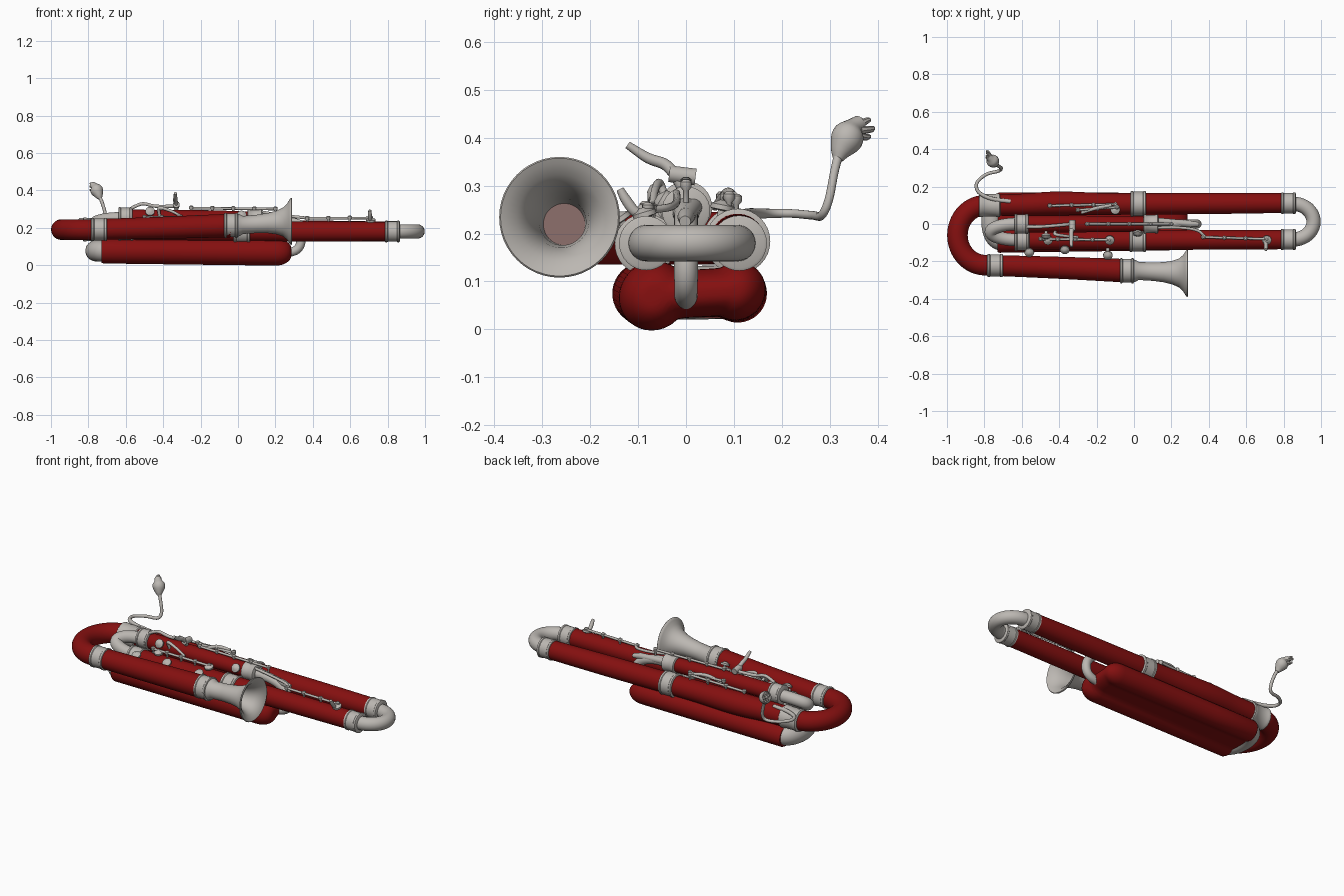
import bpy, bmesh, math
from mathutils import Vector


def material(name, rgb):
    m = bpy.data.materials.new(name)
    m.diffuse_color = (*rgb, 1)
    return m


RED = material("red_lacquer", (0.235, 0.005, 0.005))
SILVER = material("silver_metal", (0.50, 0.475, 0.445))
DUSK = material("bell_depth", (0.27, 0.16, 0.15))


def finish(name, bm, mat, angle=40):
    bmesh.ops.recalc_face_normals(bm, faces=bm.faces)
    me = bpy.data.meshes.new(name)
    bm.to_mesh(me)
    bm.free()
    me.materials.append(mat)
    for p in me.polygons:
        p.use_smooth = True
    me.set_sharp_from_angle(angle=math.radians(angle))
    ob = bpy.data.objects.new(name, me)
    bpy.context.collection.objects.link(ob)
    return ob


def bridge(bm, rings, caps=True):
    n = len(rings[0])
    for a, b in zip(rings, rings[1:]):
        for i in range(n):
            bm.faces.new((a[i], a[(i + 1) % n], b[(i + 1) % n], b[i]))
    if caps:
        bm.faces.new(rings[0][::-1])
        bm.faces.new(rings[-1])


def spline(pts, steps):
    # Catmull-Rom through points of (x, y, z, radius)
    p = [Vector(q) for q in pts]
    p = [p[0] * 2 - p[1]] + p + [p[-1] * 2 - p[-2]]
    out = []
    for a, b, c, d in zip(p, p[1:], p[2:], p[3:]):
        for k in range(steps):
            t = k / steps
            out.append(0.5 * (2 * b + (c - a) * t + (2 * a - 5 * b + 4 * c - d) * t * t
                              + (3 * b - a - 3 * c + d) * t ** 3))
    return out + [p[-2]]


def tube(name, pts, mat, seg=28, steps=0):
    # round section swept along a path, radius given per point
    path = spline(pts, steps) if steps else [Vector(q) for q in pts]
    pos = [q.to_3d() for q in path]
    bm = bmesh.new()
    rings, u = [], None
    for i, q in enumerate(path):
        t = (pos[min(i + 1, len(pos) - 1)] - pos[max(i - 1, 0)]).normalized()
        if u is None:
            u = t.orthogonal()
        u = (u - t * u.dot(t)).normalized()
        v = t.cross(u)
        r = q[3]
        rings.append([bm.verts.new(pos[i] + r * (math.cos(a) * u + math.sin(a) * v))
                      for a in (2 * math.pi * k / seg for k in range(seg))])
    bridge(bm, rings)
    return finish(name, bm, mat)


def rod(name, a, b, r=0.007):
    return tube(name, [(*a, r), (*b, r)], SILVER, 10)


def collar(name, x0, x1, c, r):
    # ferrule with a raised bead at each end
    prof = [(0, .93), (.04, 1.03), (.16, 1.03), (.2, .98), (.8, .98), (.84, 1.03), (.96, 1.03), (1, .93)]
    return tube(name, [(x0 + (x1 - x0) * t, c[0], c[1], r * k) for t, k in prof], SILVER, 32)


def bow(cx, rx, a, b, r, n=20):
    # half ellipse joining two (y, z) ends
    out = []
    for k in range(n + 1):
        t = math.pi * k / n
        w = (1 - math.cos(t)) / 2
        out.append((cx + rx * math.sin(t), a[0] + (b[0] - a[0]) * w, a[1] + (b[1] - a[1]) * w, r))
    return out


# main red tubes
tube("back_tube", [(-.8, .10, .19, .056), (-.6, .103, .189, .059), (-.4, .11, .187, .064), (-.1, .107, .185, .058),
                   (.4, .11, .182, .057), (.8, .112, .18, .053)], RED, 36, 6)
tube("front_tube", [(-.6, -.085, .18, .05), (.0, -.085, .18, .054), (.8, -.083, .18, .052)], RED, 36, 4)
tube("upper_tube", [(-.6, 0, .252, .045), (-.2, 0, .25, .044), (.08, 0, .247, .04)], RED, 36, 4)
tube("bell_tube", [(-.8, -.22, .19, .055), (-.4, -.234, .2, .059), (-.04, -.25, .212, .063)], RED, 36, 4)
tube("left_bow", bow(-.795, -.149, (.10, .19), (-.22, .19), .055, 32), RED, 36)

# silver bows
tube("right_bow", bow(.85, .11, (.108, .18), (-.083, .18), .038), SILVER, 32)
tube("small_bow", bow(-.62, -.145, (0, .25), (-.085, .19), .034), SILVER, 32)
tube("boot_bow", bow(-.71, -.05, (-.085, .075), (.105, .078), .056), SILVER, 32)
tube("down_pipe", [(.1, 0, .247, .03), (.2, 0, .24, .026), (.28, 0, .215, .025), (.325, 0, .17, .025),
                   (.335, 0, .12, .025), (.31, 0, .08, .024), (.24, 0, .06, .024)], SILVER, 28, 6)

# ferrules
for name, x0, x1, c, r in [
        ("back_left_ferrule", -.83, -.715, (.10, .19), .062),
        ("back_middle_ferrule", -.02, .065, (.108, .184), .066),
        ("back_right_ferrule", .785, .865, (.111, .18), .056),
        ("front_left_ferrule", -.64, -.56, (-.085, .18), .057),
        ("front_middle_ferrule", -.025, .065, (-.085, .178), .062),
        ("front_right_ferrule", .785, .865, (-.083, .18), .055),
        ("upper_left_ferrule", -.64, -.565, (0, .255), .053),
        ("upper_right_ferrule", .05, .13, (0, .248), .049),
        ("bell_left_ferrule", -.785, -.7, (-.222, .191), .06),
        ("bell_right_ferrule", -.075, .0, (-.25, .213), .065)]:
    collar(name, x0, x1, c, r)

# bell with open flare
bm = bmesh.new()
profile = [(-.01, .062), (.01, .058), (.025, .048), (.10, .049), (.16, .054), (.205, .063), (.24, .077), (.262, .096),
           (.274, .115), (.28, .124), (.286, .126), (.289, .123), (.284, .112), (.27, .09), (.245, .071),
           (.21, .058), (.16, .049), (.08, .043)]
rings = []
for x, r in profile:
    w = max(0, x / .285)
    rings.append([bm.verts.new((x, -.25 - .014 * w + r * math.cos(a), .213 + .021 * w + r * math.sin(a)))
                  for a in (2 * math.pi * k / 48 for k in range(48))])
bridge(bm, rings, False)
finish("bell", bm, SILVER)
tube("bell_floor", [(.082, -.255, .219, .045), (.087, -.255, .219, .045)], DUSK, 32)

# boot: double-lobed body with a rounded right end
bm = bmesh.new()
stations = [(-.73, .004), (-.72, 0), (-.45, 0), (-.2, 0), (.1, 0), (.2, 0)]
stations += [(.2 + .085 * math.sin(a), .055 * (1 - math.cos(a))) for a in (math.pi / 2 * k / 8 for k in range(1, 9))]
rings = []
for x, d in stations:
    f = (x + .73) / 1.01
    lobes = [(-.088 + .022 * f, .066 + .007 * f - d), (.108 - .003 * f, .061 - d)]
    lo, hi = lobes[0][0] - lobes[0][1], lobes[1][0] + lobes[1][1]
    ring = []
    for k in range(64):
        t = 2 * math.pi * k / 64
        y = (lo + hi) / 2 + (hi - lo) / 2 * math.cos(t)
        h = max(math.sqrt(max(0, r * r - (y - c) ** 2)) for c, r in lobes)
        if lobes[0][0] < y < lobes[1][0]:
            h = max(h, .05 - d * .8)
        h *= 0 if k in (0, 32) else 1
        zc = .075 + (y - .02) * .06 * f
        ring.append(bm.verts.new((x, y, zc + math.copysign(h, math.sin(t)))))
    rings.append(ring)
bridge(bm, rings)
finish("boot", bm, RED, 60)

# mouth pipe with bulb and prongs
tube("mouth_pipe", [(-.66, .12, .24, .011), (-.76, .135, .242, .011), (-.83, .17, .242, .01), (-.84, .22, .242, .009),
                    (-.79, .265, .238, .009), (-.725, .283, .238, .009), (-.71, .298, .27, .009),
                    (-.725, .31, .33, .009), (-.742, .32, .37, .01)], SILVER, 14, 6)
tube("pipe_bulb", [(-.738, .317, .355, .011), (-.744, .323, .372, .022), (-.752, .333, .392, .033),
                   (-.76, .342, .41, .032), (-.768, .35, .422, .02), (-.78, .362, .43, .017)], SILVER, 20, 4)
for i in range(6):
    a = math.tau * i / 6
    dy, dz = .022 * math.cos(a), .02 * math.sin(a)
    tube("pipe_prong", [(-.765, .35 + dy * .6, .415 + dz * .6, .009), (-.782, .366 + dy, .418 + dz, .007),
                        (-.79, .375 + dy * .7, .42 + dz, .005)], SILVER, 8)


def pad(name, c, axis, r=.025):
    # round key cup on a short stem
    c, a = Vector(c), Vector(axis).normalized()
    prof = [(-.022, .008), (-.002, .008), (0, r), (.01, r), (.015, r * .6), (.02, r * .3)]
    tube(name, [(*(c + a * t), q) for t, q in prof], SILVER, 20)


# long key rods with their posts: (start, end, post foot height)
for name, a, b, foot, n in [
        ("front_key_rod", (-.5, -.08, .255), (-.13, -.085, .255), .22, 5),
        ("upper_key_rod", (-.25, 0, .305), (.2, 0, .3), .25, 5),
        ("back_key_rod", (-.45, .098, .262), (-.1, .105, .27), .22, 4),
        ("back_key_loop", (-.3, .075, .275), (-.09, .09, .275), .23, 3),
        ("right_key_rod", (.37, -.07, .25), (.71, -.08, .252), .21, 4)]:
    rod(name, a, b)
    for k in range(n):
        p = Vector(a).lerp(Vector(b), k / (n - 1))
        tube(name + "_post", [(p.x, p.y, foot, .006), (p.x, p.y, p.z - .01, .006), (p.x, p.y, p.z - .003, .012),
                              (p.x, p.y, p.z + .008, .012), (p.x, p.y, p.z + .013, .006)], SILVER, 10)

# key cups
for c, axis in [((-.47, -.06, .285), (0, -1, .5)), ((-.46, -.085, .24), (0, -.2, 1)), ((-.13, -.085, .243), (0, -.3, 1)),
                ((-.37, -.135, .225), (0, -.7, 1)), ((-.14, -.165, .235), (0, -.5, 1)), ((-.56, -.15, .225), (0, -.5, 1)),
                ((.02, -.045, .265), (0, -1, .6)), ((-.1, .075, .25), (0, .2, 1)), ((.71, -.085, .235), (0, -.3, 1))]:
    pad("key_cup", c, axis)

# curved levers
for name, pts in [
        ("tall_lever", [(-.33, -.01, .3, .012), (-.33, -.025, .325, .012), (-.335, -.045, .345, .012),
                        (-.335, -.08, .358, .011), (-.335, -.122, .385, .008)]),
        ("right_lever", [(.7, -.08, .24, .01), (.705, -.105, .245, .011), (.705, -.125, .27, .011), (.705, -.138, .293, .008)]),
        ("bridge_lever", [(-.57, -.015, .305, .009), (-.51, -.015, .328, .009), (-.44, -.01, .315, .009), (-.33, 0, .315, .009)]),
        ("link_lever", [(.12, -.02, .285, .008), (.25, -.02, .265, .008), (.34, -.035, .255, .008), (.38, -.07, .25, .008)]),
        ("side_lever", [(-.42, -.04, .265, .008), (-.42, -.055, .305, .009), (-.36, -.065, .29, .008), (-.3, -.07, .26, .007)]),
        ("back_lever", [(-.28, .06, .255, .008), (-.2, .085, .285, .01), (-.12, .1, .28, .008)])]:
    tube(name, pts, SILVER, 12, 5)
tube("lever_plate", [(-.33, .02, .318, .018), (-.33, -.035, .325, .018)], SILVER, 12)

# crossing braces
rod("bell_brace", (-.14, -.08, .2), (-.14, -.22, .21), .01)
rod("left_brace", (-.56, -.08, .19), (-.56, -.22, .2), .01)
tube("flat_slide", [(.08, .02, .26, .018), (.3, .0, .235, .018), (.345, -.002, .225, .012)], SILVER, 16)
